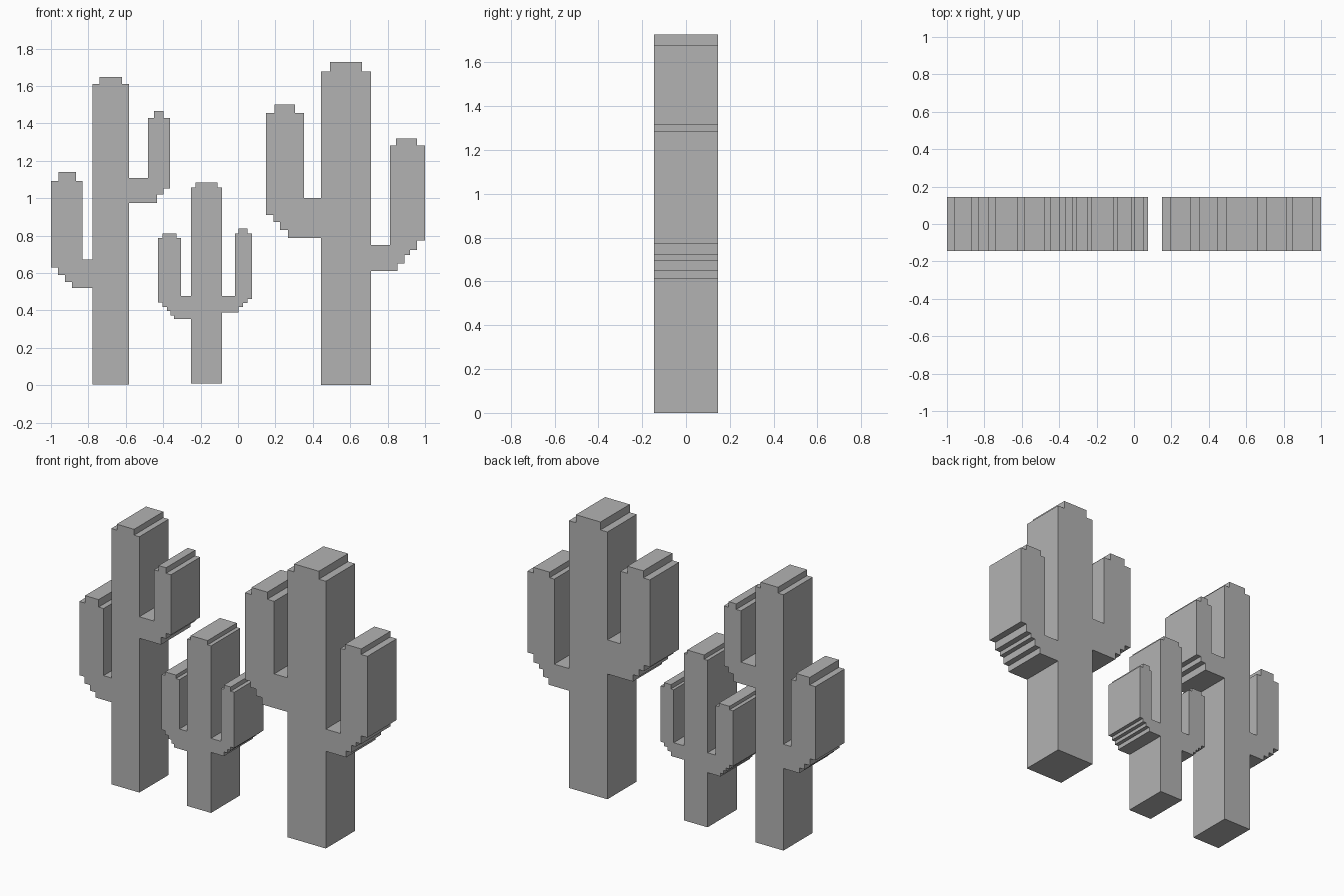
import bpy
import bmesh

default_cube = bpy.data.objects.get("Cube")
if default_cube:
    bpy.data.objects.remove(default_cube, do_unlink=True)

HALF_DEPTH = 0.145


def make_material(name, colour):
    material = bpy.data.materials.new(name)
    material.use_nodes = True
    material.diffuse_color = colour
    material.node_tree.nodes["Principled BSDF"].inputs["Base Color"].default_value = colour
    return material


def stepped_cap(start, end, cap_start, cap_end, shoulder, top):
    """Outline of a column top with one small step on each side."""
    return [(start, shoulder), (cap_start, shoulder), (cap_start, top),
            (cap_end, top), (cap_end, shoulder), (end, shoulder)]


def arm_outline(trunk_x, inner, outer, cap_inner, cap_outer,
                shoulder, top, floor, step_x, step_z):
    """Outline of an upturned arm, from its crook round to its stepped underside."""
    points = [(trunk_x, floor), (inner, floor)]
    points += stepped_cap(inner, outer, cap_inner, cap_outer, shoulder, top)
    corners = [outer] + step_x + [trunk_x]
    for start, end, level in zip(corners, corners[1:], step_z):
        points += [(start, level), (end, level)]
    return points


def make_cactus(name, material, base, trunk, left_side, right_side):
    """Join trunk and arms into one outline and extrude it front to back."""
    x_min, x_max = trunk["start"], trunk["end"]
    outline = [(x_min, base)]
    outline += reversed(arm_outline(x_min, **left_side))
    outline += stepped_cap(**trunk)
    outline += arm_outline(x_max, **right_side)
    outline.append((x_max, base))

    bm = bmesh.new()
    front = bm.faces.new([bm.verts.new((x, -HALF_DEPTH, z)) for x, z in outline])
    extruded = bmesh.ops.extrude_face_region(bm, geom=[front], use_keep_orig=True)
    moved = [v for v in extruded["geom"] if isinstance(v, bmesh.types.BMVert)]
    bmesh.ops.translate(bm, verts=moved, vec=(0, 2 * HALF_DEPTH, 0))
    bmesh.ops.recalc_face_normals(bm, faces=bm.faces[:])

    mesh = bpy.data.meshes.new(name)
    bm.to_mesh(mesh)
    bm.free()
    mesh.materials.append(material)
    cactus = bpy.data.objects.new(name, mesh)
    bpy.context.collection.objects.link(cactus)
    return cactus


grey = make_material("plain grey", (0.45, 0.45, 0.45, 1))

# Tall slim cactus with a low arm and a high arm
make_cactus(
    "slim_cactus", grey, base=0.005,
    trunk=dict(start=-0.778, end=-0.583, cap_start=-0.74, cap_end=-0.62,
               shoulder=1.61, top=1.647),
    left_side=dict(inner=-0.832, outer=-1, cap_inner=-0.866, cap_outer=-0.96,
                   shoulder=1.093, top=1.14, floor=0.672,
                   step_x=[-0.963, -0.925, -0.888],
                   step_z=[0.63, 0.588, 0.553, 0.52]),
    right_side=dict(inner=-0.482, outer=-0.364, cap_inner=-0.45, cap_outer=-0.398,
                    shoulder=1.43, top=1.465, floor=1.108,
                    step_x=[-0.398, -0.433],
                    step_z=[1.053, 1.02, 0.973]))

# Small cactus with two thin arms
make_cactus(
    "small_cactus", grey, base=0.01,
    trunk=dict(start=-0.251, end=-0.086, cap_start=-0.227, cap_end=-0.11,
               shoulder=1.058, top=1.085),
    left_side=dict(inner=-0.305, outer=-0.428, cap_inner=-0.329, cap_outer=-0.404,
                   shoulder=0.788, top=0.81, floor=0.478,
                   step_x=[-0.404, -0.38, -0.361, -0.342],
                   step_z=[0.441, 0.417, 0.396, 0.374, 0.353]),
    right_side=dict(inner=-0.016, outer=0.075, cap_inner=0.003, cap_outer=0.051,
                    shoulder=0.81, top=0.837, floor=0.478,
                    step_x=[0.051, 0.027, 0.003],
                    step_z=[0.46, 0.439, 0.417, 0.39]))

# Broad cactus, the tallest, with two thick arms
make_cactus(
    "broad_cactus", grey, base=0,
    trunk=dict(start=0.444, end=0.711, cap_start=0.492, cap_end=0.663,
               shoulder=1.677, top=1.727),
    left_side=dict(inner=0.353, outer=0.15, cap_inner=0.305, cap_outer=0.195,
                   shoulder=1.455, top=1.5, floor=1,
                   step_x=[0.19, 0.225, 0.267],
                   step_z=[0.909, 0.872, 0.829, 0.786]),
    right_side=dict(inner=0.813, outer=1, cap_inner=0.845, cap_outer=0.957,
                    shoulder=1.283, top=1.318, floor=0.749,
                    step_x=[0.957, 0.92, 0.89, 0.853],
                    step_z=[0.773, 0.722, 0.695, 0.65, 0.61]))
